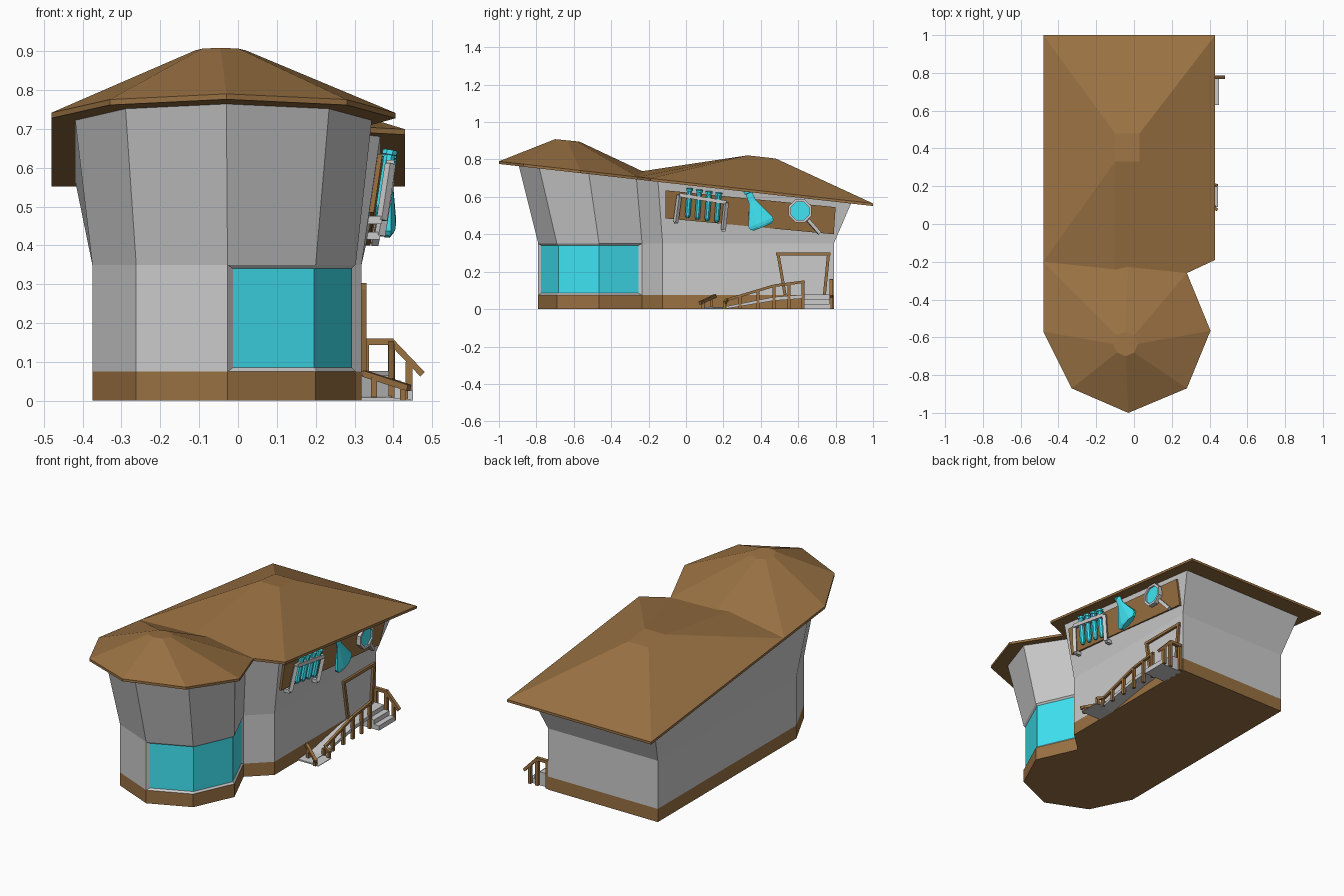
import bpy, math
from mathutils import Vector as V

if "Cube" in bpy.data.objects:
    bpy.data.objects.remove(bpy.data.objects["Cube"])


def material(name, rgb):
    m = bpy.data.materials.new(name)
    m.diffuse_color = (*rgb, 1)
    m.use_nodes = True
    m.node_tree.nodes["Principled BSDF"].inputs["Base Color"].default_value = m.diffuse_color
    return m


BROWN = material("brown_wood", (0.32, 0.165, 0.055))
TEAL = material("teal_glass", (0.05, 0.78, 0.9))


def mesh(name, verts, faces, mat=None):
    me = bpy.data.meshes.new(name)
    me.from_pydata([tuple(v) for v in verts], [], faces)
    if mat:
        me.materials.append(mat)
    ob = bpy.data.objects.new(name, me)
    bpy.context.collection.objects.link(ob)
    return ob


def loft(name, rings, mat=None, caps=True, loop=False, skip=()):
    n, k = len(rings[0]), len(rings)
    faces = [(r * n + i, r * n + (i + 1) % n, (r + 1) % k * n + (i + 1) % n, (r + 1) % k * n + i)
             for r in range(k if loop else k - 1) for i in range(n) if (r, i) not in skip]
    if caps:
        faces += [tuple(range(n))[::-1], tuple(range((k - 1) * n, k * n))]
    return mesh(name, [p for r in rings for p in r], faces, mat)


def bars(name, segs, w, h, mat=None):
    """Square-section bars joined into one object."""
    verts, faces = [], []
    for a, b in segs:
        a, b = V(a), V(b)
        d = (b - a).normalized()
        side = d.cross(V((0, 0, 1)))
        side = V((1, 0, 0)) if side.length < 0.05 else side.normalized()
        up = side.cross(d)
        o = len(verts)
        for p in (a, b):
            verts += [p + side * sx * w / 2 + up * sz * h / 2
                      for sx, sz in ((-1, -1), (1, -1), (1, 1), (-1, 1))]
        faces += [tuple(o + i for i in f) for f in
                  ((3, 2, 1, 0), (4, 5, 6, 7), (0, 1, 5, 4), (1, 2, 6, 5), (2, 3, 7, 6), (3, 0, 4, 7))]
    return mesh(name, verts, faces, mat)


def lathe(name, a, b, profile, mat=None, n=8, squash=1.0, loop=False):
    """Rings (distance, radius) along the axis a to b."""
    a, b = V(a), V(b)
    d = (b - a).normalized()
    ref = V((0, 0, 1)) if abs(d.x) > 0.9 else V((1, 0, 0))
    u = d.cross(ref).normalized()
    w = u.cross(d)
    angs = [2 * math.pi * (i + 0.5) / n for i in range(n)]
    rings = [[a + d * t + u * r * math.cos(q) + w * r * squash * math.sin(q) for q in angs]
             for t, r in profile]
    return loft(name, rings, mat, caps=not loop, loop=loop)


def eave(y):
    return 0.79 - 0.1125 * (y + 1)


def on_wall(y, z, off=0.0):
    """Point on the flared right wall, pushed out by off."""
    return V((0.318 + 0.049 * (z - 0.35) / (eave(y) - 0.358) + off, y, z))


# Walls: brown plinth, upright band, flared upper band
low = [(-.027, -.79), (.20, -.69), (.303, -.465), (.20, -.235), (.318, -.125),
       (.318, .79), (-.375, .79), (-.375, -.46), (-.262, -.69)]
top = [(-.03, -.895), (.235, -.785), (.345, -.52), (.235, -.265), (.367, -.15),
       (.367, .885), (-.42, .885), (-.42, -.52), (-.29, -.785)]


def level(z):
    return [(x, y, z) for x, y in low]


loft("plinth", [level(0), level(.075)], BROWN)
loft("walls", [level(.075), level(.35), [(x, y, eave(y) - .008) for x, y in top]],
     caps=False, skip={(0, 0), (0, 1), (0, 2)})

# Corner window, recessed into three tower sides
glass = [(-.013, -.774), (.196, -.681), (.293, -.465), (.200, -.255)]
inner = [(x, y, z) for z in (.085, .34) for x, y in glass]
outer = [(x, y, z) for z in (.075, .35) for x, y in low[:4]]
mesh("window_glass", inner, [(i, i + 1, i + 5, i + 4) for i in range(3)], TEAL)
frame = [(i, i + 1, i + 9, i + 8) for i in range(3)]
frame += [(i + 12, i + 13, i + 5, i + 4) for i in range(3)]
frame += [(0, 8, 12, 4), (11, 3, 7, 15)]
mesh("window_frame", outer + inner, frame)

# Tower roof
rim = [(-.03, -1), (.28, -.87), (.405, -.565), (.28, -.26), (-.03, -.14),
       (-.48, -.2), (-.48, -.57), (-.33, -.87)]
peak = []
for i in range(8):
    q = math.radians(-90 + 45 * i)
    y = -.635 + .065 * math.sin(q)
    peak.append((-.045 + .065 * math.cos(q), y, .902 - .1 * (y + .635)))
loft("tower_roof", [[(x, y, eave(y) - .014) for x, y in rim],
                    [(x, y, eave(y)) for x, y in rim], peak], BROWN)

# Hall roof
rim = [(.43, 1), (-.48, 1), (-.48, -.2), (-.1, -.25), (.28, -.26), (.43, -.19)]
verts = [(x, y, eave(y) - .014) for x, y in rim] + [(x, y, eave(y)) for x, y in rim]
verts[9] = (-.1, -.25, .735)
verts += [(.03, .48, .805), (-.1, .48, .805), (-.1, .33, .822), (.03, .33, .822)]
faces = [(i, (i + 1) % 6, (i + 1) % 6 + 6, i + 6) for i in range(6)]
faces += [(6, 7, 13, 12), (7, 8, 14, 13), (8, 9, 14), (9, 10, 15, 14), (10, 11, 15),
          (11, 6, 12, 15), (12, 13, 14, 15), (5, 4, 3, 2, 1, 0)]
mesh("hall_roof", verts, faces, BROWN)

# Sign board on the right wall
corners = [(-.11, .485), (.79, .40), (.80, .545), (-.11, .635)]
loft("sign_board", [[on_wall(y, z, o) for y, z in corners] for o in (-.01, .012)], BROWN)

# Test tube rack
posts = [(on_wall(-.055, .465, .035), on_wall(-.035, .61, .035)),
         (on_wall(.20, .425, .035), on_wall(.215, .57, .035))]
rack = posts + [(posts[0][1], posts[1][1])]
rack += [(a, a - V((.045, 0, 0))) for a, b in posts]
bars("tube_rack", rack, .02, .02)
for i in range(4):
    y = .008 + .052 * i
    a, b = on_wall(y + .012, .645 - .008 * i, .028), on_wall(y, .49 - .008 * i, .028)
    lathe(f"test_tube_{i + 1}", a, b,
          [(0, .02), (.012, .02), (.013, .015), (.145, .015), (.16, .008)], TEAL)

# Conical flask
lathe("flask", on_wall(.33, .635, .027), on_wall(.41, .44, .05),
      [(0, .026), (.014, .026), (.016, .02), (.065, .022), (.185, .076), (.2, .072), (.212, .055)],
      TEAL, squash=.3)

# Magnifying glass
c = on_wall(.61, .525, .012)
tip = c + V((.025, 0, 0))
lathe("magnifier_rim", c, tip, [(0, .052), (.025, .052), (.025, .066), (0, .066)], loop=True)
lathe("magnifier_lens", c, tip, [(0, .054), (.016, .054)], TEAL)
bars("magnifier_handle", [(on_wall(.652, .477, .022), on_wall(.715, .405, .022))], .018, .018)

# Door frame
D = .322
bars("door_frame", [((D, .482, .295), (D, .772, .295)), ((D, .492, .295), (D, .53, .075)),
                    ((D, .762, .295), (D, .74, .075))], .018, .016, BROWN)

# Landing, steps and ramp
for i, (x, z) in enumerate(((.385, .077), (.418, .052), (.45, .027))):
    bars(f"step_{i + 1}", [((.31, .70, z / 2), (x, .70, z / 2))], .14, z)
path = [(.63, .077), (.47, .065), (.2, .012), (.09, .008)]
ramp = [[(x, y, z + dz) for x, dz in ((.31, 0), (.395, 0), (.395, -.012), (.31, -.012))]
        for y, z in path]
for p, (y, z) in zip(ramp, path):
    p[2], p[3] = (.395, y, max(0, z - .02)), (.31, y, max(0, z - .02))
loft("ramp", ramp)
loft("ramp_foot", [[(.38, y, .01), (.445, y, .003), (.445, y, 0), (.38, y, 0)] for y in (.09, .21)])

# Railings
R = .395
line = [(R, .635, .147), (R, .47, .125), (R, .22, .05), (.44, .205, .035)]
bars("ramp_rail", list(zip(line, line[1:])), .014, .014, BROWN)
bars("ramp_posts", [((R, y, 0), (R, y, z)) for y, z in
                    ((.625, .147), (.55, .135), (.47, .125), (.385, .098), (.29, .07), (.21, .045))]
     + [((.43, .205, 0), (.43, .205, .035))], .016, .016, BROWN)
bars("ramp_foot_rail", [((.325, .155, .07), (.44, .075, .033))], .016, .016, BROWN)
bars("ramp_foot_posts", [((.35, .135, 0), (.35, .135, .06)), ((.425, .09, 0), (.425, .09, .037))],
     .016, .016, BROWN)
S = .777
bars("stair_rail", [((.32, S, .152), (.40, S, .152)), ((.395, S, .152), (.475, S, .068))],
     .02, .016, BROWN)
bars("stair_posts", [((x, S, 0), (x, S, z)) for x, z in ((.328, .152), (.395, .152), (.44, .10))],
     .018, .018, BROWN)
